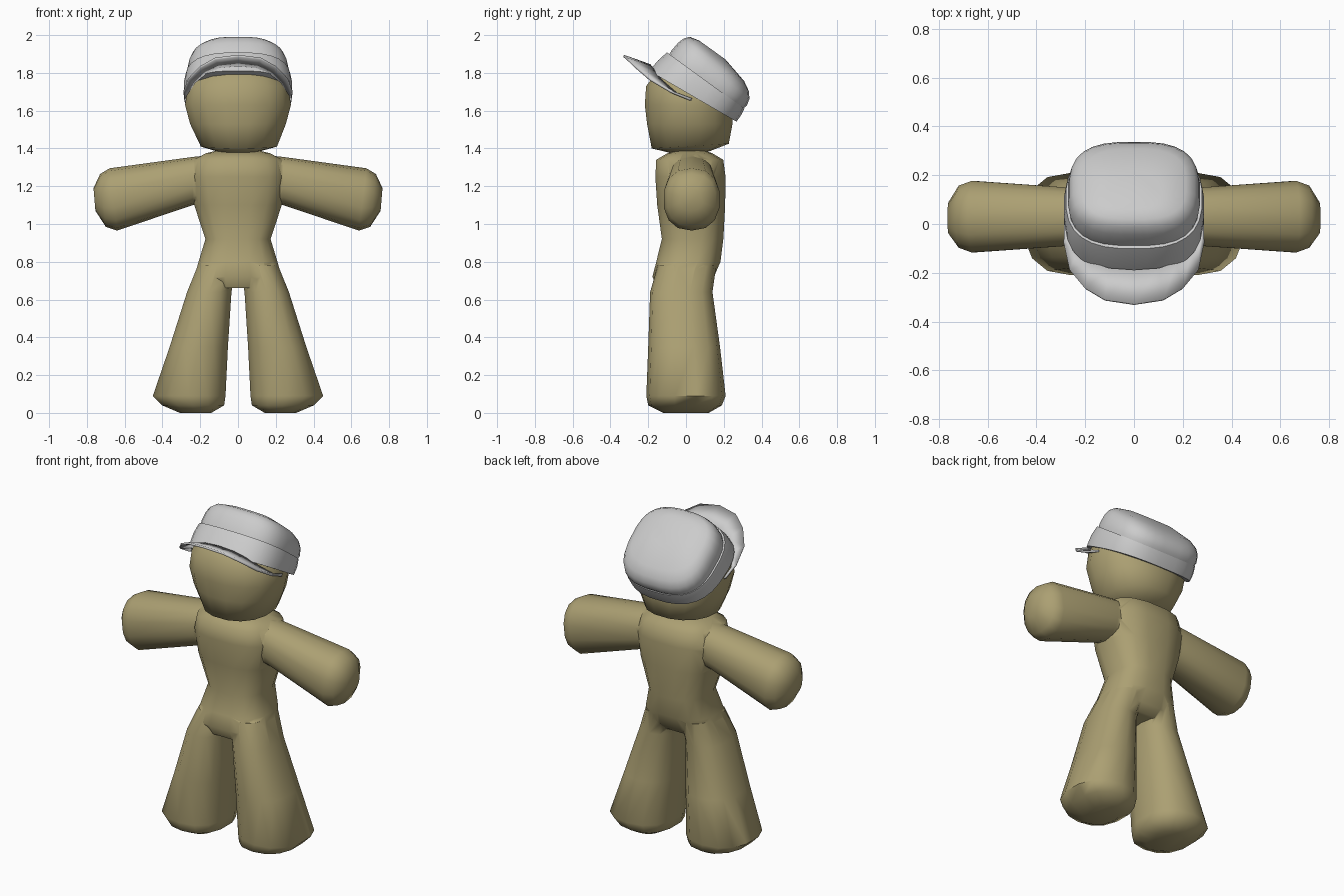
import bpy, bmesh, math
from mathutils import Matrix

if "Cube" in bpy.data.objects:
    bpy.data.objects.remove(bpy.data.objects["Cube"])


def material(name, rgb):
    m = bpy.data.materials.new(name)
    m.use_nodes = True
    m.diffuse_color = (*rgb, 1)
    bsdf = m.node_tree.nodes["Principled BSDF"]
    bsdf.inputs["Base Color"].default_value = (*rgb, 1)
    bsdf.inputs["Roughness"].default_value = 0.8
    return m


tan = material("tan", (0.41, 0.35, 0.17))
grey = material("light grey", (0.6, 0.6, 0.6))


def finish(name, bm, mat, angle=60):
    bmesh.ops.recalc_face_normals(bm, faces=bm.faces)
    mesh = bpy.data.meshes.new(name)
    bm.to_mesh(mesh)
    bm.free()
    mesh.materials.append(mat)
    ob = bpy.data.objects.new(name, mesh)
    bpy.context.collection.objects.link(ob)
    smooth(ob, angle)
    return ob


def smooth(ob, angle):
    bpy.ops.object.select_all(action="DESELECT")
    ob.select_set(True)
    bpy.context.view_layer.objects.active = ob
    bpy.ops.object.shade_smooth_by_angle(angle=math.radians(angle))


def loft(name, rings, mat, axis="z", n=14, square=0.85, mirror=False, angle=60, matrix=None):
    """Skin rings (s0, s1, u0, u1, v0, v1); s runs along the axis, from s0 at v0 to s1 at v1."""
    bm = bmesh.new()
    loops = []
    for s0, s1, u0, u1, v0, v1 in rings:
        loop = []
        for i in range(n):
            a = 2 * math.pi * (i + 0.5) / n
            c, s = (math.copysign(abs(t) ** square, t) for t in (math.cos(a), math.sin(a)))
            u = (u0 + u1) / 2 + c * (u1 - u0) / 2
            v = (v0 + v1) / 2 + s * (v1 - v0) / 2
            h = s0 + (s1 - s0) * (s + 1) / 2
            co = (u, v, h) if axis == "z" else (h, u, v)
            loop.append(bm.verts.new((-co[0], co[1], co[2]) if mirror else co))
        loops.append(loop)
    for a, b in zip(loops, loops[1:]):
        for i in range(n):
            j = (i + 1) % n
            bm.faces.new((a[i], a[j], b[j], b[i]))
    bm.faces.new(loops[0])
    bm.faces.new(loops[-1])
    if matrix:
        bm.transform(matrix)
    return finish(name, bm, mat, angle)


# Torso
body = loft("body", [
    (.66, .68, -.2, .2, -.15, .11),
    (.72, .72, -.235, .235, -.18, .15),
    (.8, .8, -.212, .212, -.16, .185),
    (.92, .92, -.175, .175, -.13, .2),
    (1.1, 1.1, -.235, .235, -.155, .21),
    (1.25, 1.25, -.26, .26, -.165, .212),
    (1.34, 1.34, -.24, .24, -.16, .2),
    (1.375, 1.375, -.17, .17, -.1, .14),
    (1.395, 1.395, -.09, .09, -.03, .08)], tan, n=16, square=0.75)

# Arms and legs, one set per side, merged into the body
arm = [(.05, .05, -.1, .15, 1.12, 1.375),
       (.24, .24, -.09, .15, 1.1, 1.355),
       (.64, .68, -.12, .18, .965, 1.295),
       (.7, .73, -.1, .16, .985, 1.265),
       (.755, .765, -.04, .09, 1.07, 1.19)]
leg = [(0, 0, .14, .31, -.12, .12),
       (.04, .04, .07, .405, -.2, .19),
       (.09, .09, .062, .455, -.21, .21),
       (.35, .35, .05, .365, -.2, .18),
       (.64, .64, .032, .272, -.19, .14),
       (.78, .78, .01, .215, -.15, .16)]
for side, flip in (("left", False), ("right", True)):
    for limb, rings, axis in (("arm", arm, "x"), ("leg", leg, "z")):
        part = loft(f"{side}_{limb}", rings, tan, axis, mirror=flip)
        mod = body.modifiers.new(part.name, "BOOLEAN")
        mod.operation, mod.solver, mod.object = "UNION", "EXACT", part
        bpy.context.view_layer.objects.active = body
        bpy.ops.object.modifier_apply(modifier=mod.name)
        bpy.data.objects.remove(part)
smooth(body, 75)

# Head
loft("head", [
    (1.375, 1.375, -.08, .08, -.08, .1),
    (1.4, 1.425, -.2, .21, -.185, .23),
    (1.53, 1.53, -.258, .258, -.21, .25),
    (1.63, 1.63, -.285, .285, -.222, .25),
    (1.73, 1.73, -.27, .27, -.215, .24),
    (1.85, 1.85, -.18, .18, -.12, .12)], tan, n=16, square=0.9, angle=70)

# Cap, tipped back on the head
tilt = Matrix.Translation((0, .035, 1.66)) @ Matrix.Rotation(math.radians(-27), 4, "X")
loft("cap_band", [
    (.03, 0, -.285, .285, -.275, .262),
    (.1, .04, -.288, .288, -.258, .268),
    (.16, .08, -.28, .28, -.235, .268)], grey, n=28, square=0.75, angle=40, matrix=tilt)
loft("cap_crown", [
    (.15, .07, -.268, .268, -.22, .258),
    (.18, .1, -.272, .272, -.218, .272),
    (.23, .14, -.265, .265, -.206, .268),
    (.265, .175, -.25, .25, -.19, .245),
    (.288, .21, -.215, .215, -.165, .2),
    (.293, .267, -.12, .12, -.11, .06)], grey, n=28, square=0.7, matrix=tilt)

# Peak: crescent between a root line and a rim line, mirrored across the middle
rim = [(0, -.33, 1.89), (.12, -.312, 1.875), (.2, -.265, 1.83),
       (.262, -.19, 1.765), (.286, -.08, 1.7), (.285, .02, 1.66)]
root = [(0, -.19, 1.84), (.1, -.183, 1.83), (.17, -.16, 1.8),
        (.23, -.12, 1.75), (.27, -.05, 1.69), (.278, .03, 1.66)]
bm = bmesh.new()
lines = [[bm.verts.new((-x, y, z)) for x, y, z in pts[:0:-1]] + [bm.verts.new(p) for p in pts]
         for pts in (rim, root)]
for i in range(len(lines[0]) - 1):
    bm.faces.new((lines[0][i], lines[0][i + 1], lines[1][i + 1], lines[1][i]))
peak = finish("cap_peak", bm, grey, 50)
mod = peak.modifiers.new("thickness", "SOLIDIFY")
mod.thickness, mod.offset = 0.012, 0
